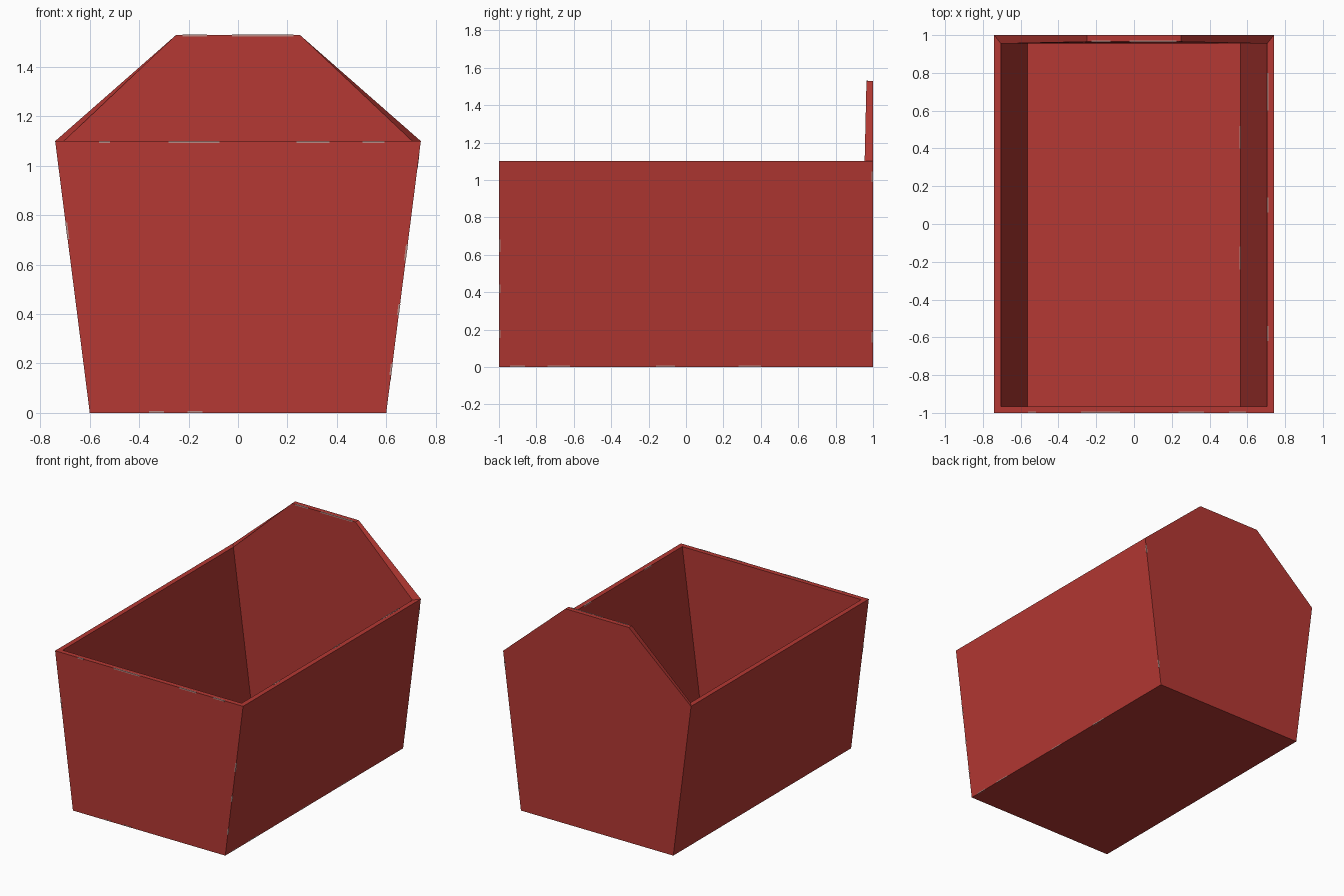
import bpy, bmesh
from mathutils import Vector

if "Cube" in bpy.data.objects:
    bpy.data.objects.remove(bpy.data.objects["Cube"])


def material(name, colour):
    m = bpy.data.materials.new(name)
    m.diffuse_color = (*colour, 1)
    m.use_nodes = True
    m.node_tree.nodes["Principled BSDF"].inputs["Base Color"].default_value = m.diffuse_color
    return m


red = material("barn red", (0.46, 0.040, 0.033))
worn = material("worn pinkish grey", (0.50, 0.26, 0.235))


def finish(bm, name, mat):
    bmesh.ops.recalc_face_normals(bm, faces=bm.faces[:])
    mesh = bpy.data.meshes.new(name)
    bm.to_mesh(mesh)
    bm.free()
    mesh.materials.append(mat)
    bpy.context.collection.objects.link(bpy.data.objects.new(name, mesh))


def shell(bm, front, back):
    """Open trough: four-sided front, six-sided back, floor and two sides."""
    f = [bm.verts.new(p) for p in front]
    b = [bm.verts.new(p) for p in back]
    bm.faces.new(f)
    bm.faces.new(b)
    for i, j, bi, bj in ((0, 1, 0, 1), (1, 2, 1, 2), (3, 0, 5, 0)):
        bm.faces.new((f[i], f[j], b[bj], b[bi]))
    # open rim, as a closed loop
    return [f[3], f[2], b[2], b[3], b[4], b[5]]


def outline(bottom, z0, top, y_front, y_low, y_high):
    base = [(-bottom, z0), (bottom, z0), (top, 1.1), (-top, 1.1)]
    front = [(x, y_front, z) for x, z in base]
    back = [(x, y_low, z) for x, z in base[:3]]
    back += [(0.25, y_high, 1.53), (-0.25, y_high, 1.53), (-top, y_low, 1.1)]
    return front, back


# outer skin, inner lining, and the rim joining them
bm = bmesh.new()
outer = shell(bm, *outline(0.60, 0.0, 0.74, -1.0, 1.0, 1.0))
inner = shell(bm, *outline(0.565, 0.035, 0.705, -0.965, 0.955, 0.965))
for i in range(6):
    j = (i + 1) % 6
    bm.faces.new((outer[i], outer[j], inner[j], inner[i]))
finish(bm, "open_box", red)

# small worn chips: thin slivers lying along the edges
# each edge: start, end, inward direction, then spans along it (0 to 1)
edges = [
    # front wall: bottom, right, left and rim edges
    ((-0.6, -1, 0), (0.6, -1, 0), (0, 1, 1), [(0.20, 0.25), (0.33, 0.38)]),
    ((0.6, -1, 0), (0.74, -1, 1.1), (-1, 1, 0), [(0.14, 0.18), (0.36, 0.40), (0.56, 0.62)]),
    ((-0.6, -1, 0), (-0.74, -1, 1.1), (1, 1, 0), [(0.64, 0.70)]),
    ((-0.74, -1, 1.1), (0.74, -1, 1.1), (0, 1, -1), [(0.12, 0.15), (0.31, 0.45), (0.66, 0.75), (0.84, 0.90)]),
    # right wall: bottom, back corner, rim inner edge
    ((0.6, -1, 0), (0.6, 1, 0), (-1, 0, 1), [(0.03, 0.07), (0.13, 0.19), (0.42, 0.47), (0.64, 0.70)]),
    ((0.6, 1, 0), (0.74, 1, 1.1), (-1, -1, 0), [(0.12, 0.17), (0.90, 0.95)]),
    ((0.705, -1, 1.1), (0.705, 1, 1.1), (1, 0, -1), [(0.19, 0.23), (0.53, 0.57), (0.80, 0.90)]),
    # floor corner and top of the back panel
    ((0.565, -1, 0.035), (0.565, 1, 0.035), (-1, 0, -1), [(0.38, 0.44), (0.70, 0.76)]),
    ((-0.25, 0.965, 1.53), (0.25, 0.965, 1.53), (0, 1, -1), [(0.05, 0.25), (0.45, 0.95)]),
]
bm = bmesh.new()
R = 0.004
for a, b, inward, spans in edges:
    a, b = Vector(a), Vector(b)
    axis = [k for k in range(3) if inward[k] != 0]     # cross-section axes
    for t0, t1 in spans:
        rings = []
        for t in (t0, t1):
            c = a.lerp(b, t) + Vector(inward) * (R - 0.001)
            ring = []
            for u, v in ((-R, -R), (R, -R), (R, R), (-R, R)):
                p = c.copy()
                p[axis[0]] += u
                p[axis[1]] += v
                ring.append(bm.verts.new(p))
            rings.append(ring)
        p, q = rings
        bm.faces.new(p)
        bm.faces.new(q)
        for i in range(4):
            j = (i + 1) % 4
            bm.faces.new((p[i], p[j], q[j], q[i]))
# nothing may dip below the ground
for v in bm.verts:
    v.co.z = max(v.co.z, 0.0)
finish(bm, "worn_edge_chips", worn)
